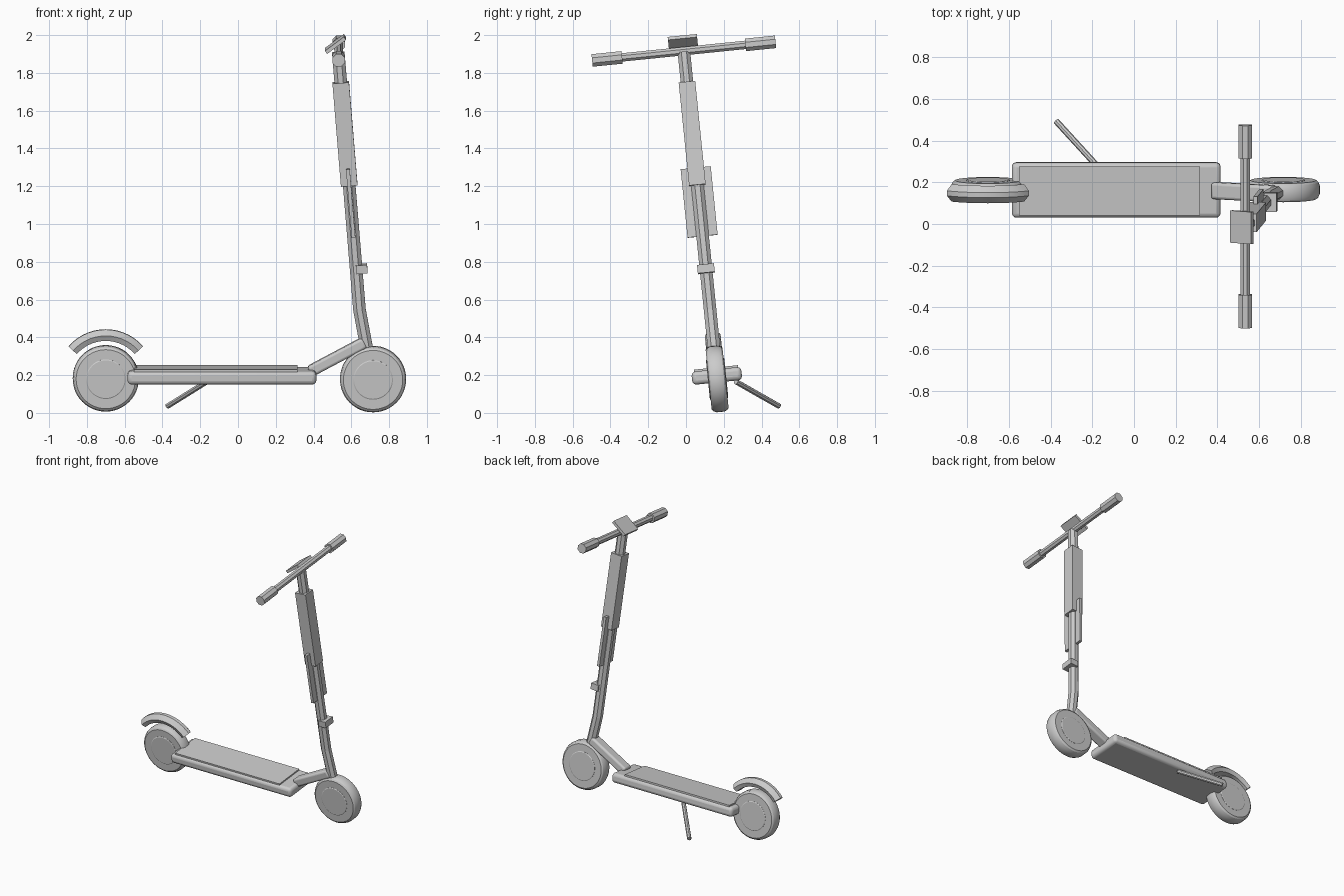
import bpy, bmesh
from math import pi, sin, cos, radians
from mathutils import Matrix, Vector

if "Cube" in bpy.data.objects:
    bpy.data.objects.remove(bpy.data.objects["Cube"])

grey = bpy.data.materials.new("plain grey")
grey.diffuse_color = (0.6, 0.6, 0.6, 1)
grey.use_nodes = True
grey.node_tree.nodes["Principled BSDF"].inputs["Base Color"].default_value = grey.diffuse_color

# the whole scooter leans over sideways onto its kickstand
LEAN = Matrix.Translation((0, 0.183, 0)) @ Matrix.Rotation(radians(5.8), 4, 'X')


def finish(bm, name, lean=True, bevel=0, smooth=None):
    bmesh.ops.recalc_face_normals(bm, faces=bm.faces)
    me = bpy.data.meshes.new(name)
    bm.to_mesh(me)
    bm.free()
    if lean:
        me.transform(LEAN)
    me.materials.append(grey)
    ob = bpy.data.objects.new(name, me)
    bpy.context.collection.objects.link(ob)
    if bevel:
        m = ob.modifiers.new("bevel", 'BEVEL')
        m.width, m.segments = bevel, 3
    if smooth:
        bpy.ops.object.select_all(action='DESELECT')
        ob.select_set(True)
        bpy.context.view_layer.objects.active = ob
        bpy.ops.object.shade_smooth_by_angle(angle=radians(smooth))
    return ob


def loft(name, rings, **kw):
    """Skin a row of equal rings and cap both ends."""
    bm = bmesh.new()
    rows = [[bm.verts.new(p) for p in r] for r in rings]
    n = len(rows[0])
    for a, b in zip(rows, rows[1:]):
        for i in range(n):
            bm.faces.new((a[i], a[(i + 1) % n], b[(i + 1) % n], b[i]))
    bm.faces.new(rows[0])
    bm.faces.new(rows[-1])
    return finish(bm, name, **kw)


def tube(name, pts, r, sides=8, **kw):
    """Round bar along a path."""
    pts = [Vector(p) for p in pts]
    rings = []
    for i, p in enumerate(pts):
        d = (pts[min(i + 1, len(pts) - 1)] - pts[max(i - 1, 0)]).normalized()
        u = (Vector((1, 0, 0)) if abs(d.y) > 0.9 else Vector((0, 1, 0)))
        u = (u - d * u.dot(d)).normalized()
        v = d.cross(u)
        rings.append([p + r * (u * cos(t) + v * sin(t))
                      for t in (2 * pi * (k + 0.5) / sides for k in range(sides))])
    return loft(name, rings, **kw)


def lathe_y(name, cx, cz, profile, sides=48, **kw):
    """Turned part about an axis along y; profile holds (radius, y)."""
    return loft(name, [[(cx + r * cos(2 * pi * k / sides), y, cz + r * sin(2 * pi * k / sides))
                        for k in range(sides)] for r, y in profile], **kw)


def box(name, centre, size, turn=0, bevel=0, smooth=None):
    bm = bmesh.new()
    bmesh.ops.create_cube(bm, size=1)
    bm.transform(Matrix.Translation(centre) @ Matrix.Rotation(turn, 4, 'Y')
                 @ Matrix.Diagonal((*size, 1)))
    return finish(bm, name, bevel=bevel, smooth=smooth)


# wheels: chamfered tyre with a slightly raised hub disc
TYRE = [(0.157, -0.045), (0.168, -0.037), (0.175, -0.02),
        (0.175, 0.02), (0.168, 0.037), (0.157, 0.045)]
HUB = [(0.1, -0.049), (0.105, -0.046), (0.105, 0.046), (0.1, 0.049)]
for side, x, z in (("front", 0.715, 0.18), ("rear", -0.70, 0.184)):
    lathe_y(side + "_wheel", x, z, TYRE, smooth=30)
    lathe_y(side + "_hub", x, z, HUB, smooth=30)

# rear mudguard: faceted section swept along an arc
SECTION = [(0.26, -0.012), (0.26, 0.012), (0.23, 0.042),
           (0.202, 0.03), (0.202, -0.03), (0.23, -0.042)]
arc = [radians(-49 + 98 * i / 14) for i in range(15)]
loft("rear_mudguard", [[(-0.70 + r * sin(t), y, 0.184 + r * cos(t)) for r, y in SECTION]
                       for t in arc], smooth=20)

# deck, grip mat and neck
box("deck", (-0.085, 0, 0.197), (1.0, 0.265, 0.07), bevel=0.022, smooth=40)
box("deck_mat", (-0.118, 0, 0.234), (0.866, 0.235, 0.016))
box("neck", (0.525, 0, 0.298), (0.33, 0.08, 0.06), turn=-0.49, bevel=0.014, smooth=40)

# steering column
LEAN_BACK = -0.082


def stem_x(z):
    return 0.643 - 0.082 * (z - 0.55)


tube("stem", [(0.68, 0, 0.35), (stem_x(0.55), 0, 0.55), (stem_x(1.92), 0, 1.92)], 0.036)
box("stem_sleeve", (stem_x(1.485), 0, 1.485), (0.088, 0.088, 0.55), turn=LEAN_BACK)
box("stem_side_plate", (stem_x(1.118), 0, 1.122), (0.02, 0.16, 0.365), turn=LEAN_BACK)
box("folding_latch", (0.655, 0, 0.767), (0.06, 0.09, 0.045), turn=LEAN_BACK)

# handlebar, grips and display
HX, HZ = 0.533, 1.925
tube("handlebar", [(HX, -0.47, HZ), (HX, 0.47, HZ)], 0.024)
for side, s in (("right", -1), ("left", 1)):
    tube(side + "_grip", [(HX, s * 0.328, HZ), (HX, s * 0.488, HZ)], 0.036)
box("display", (0.516, 0, 1.963), (0.125, 0.155, 0.02), turn=-0.64)

# kickstand, placed directly in its final position
tube("kickstand", [(-0.165, 0.265, 0.165), (-0.372, 0.492, 0.036)], 0.015, lean=False)
